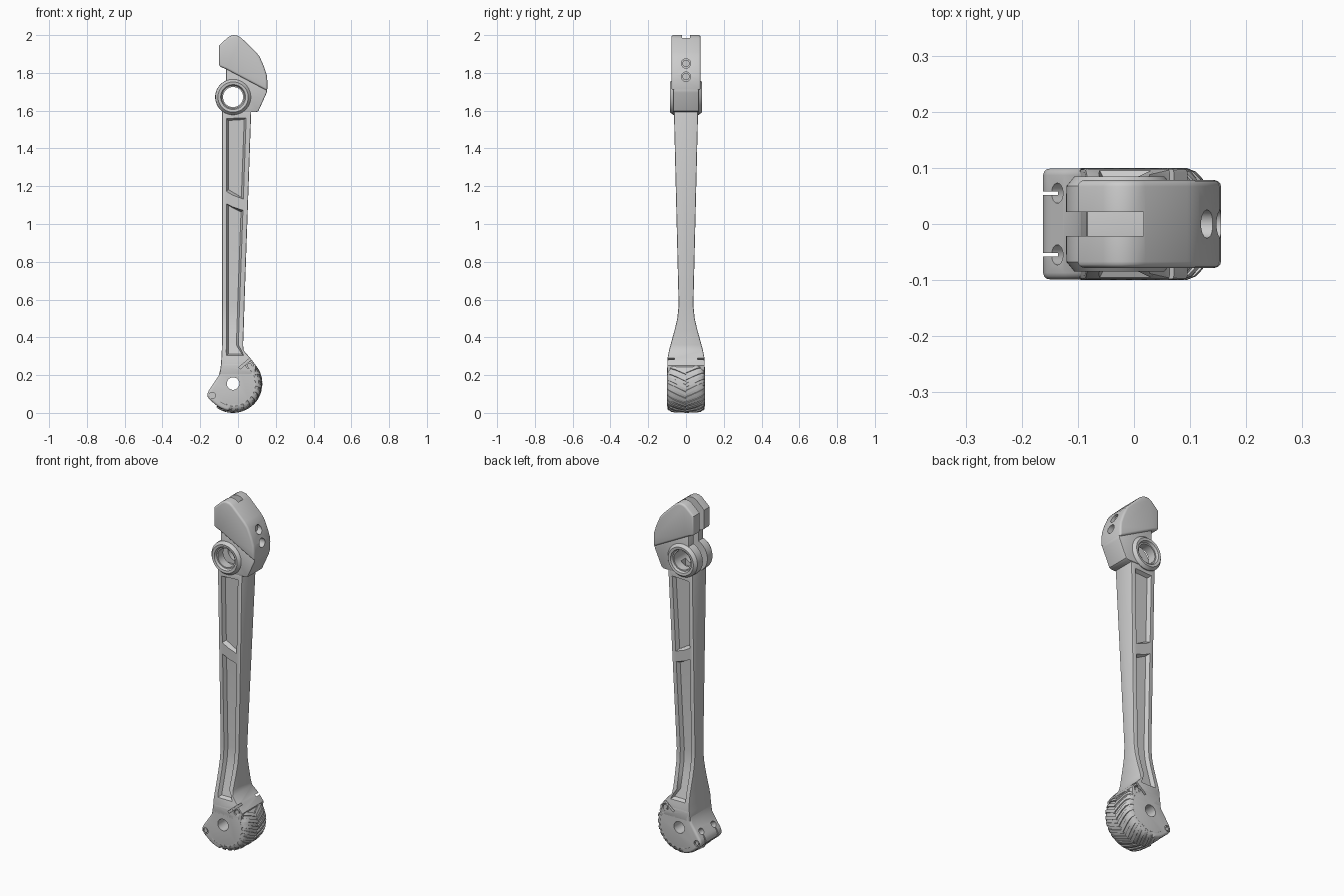
import bpy
import bmesh
from math import sin, cos, pi, radians
from mathutils import Vector

cube = bpy.data.objects.get("Cube")
if cube:
    bpy.data.objects.remove(cube, do_unlink=True)

FOOT = (-0.026, 0.155)
KNEE = (-0.026, 1.672)


def loft(name, rings, closed=False):
    """Skin a list of equal-length point rings."""
    bm = bmesh.new()
    vs = [[bm.verts.new(p) for p in r] for r in rings]
    n, m = len(vs), len(vs[0])
    for i in range(n if closed else n - 1):
        a, b = vs[i], vs[(i + 1) % n]
        for j in range(m):
            k = (j + 1) % m
            bm.faces.new((a[j], a[k], b[k], b[j]))
    if not closed:
        bm.faces.new(vs[0])
        bm.faces.new(vs[-1])
    bmesh.ops.recalc_face_normals(bm, faces=bm.faces)
    me = bpy.data.meshes.new(name)
    bm.to_mesh(me)
    bm.free()
    ob = bpy.data.objects.new(name, me)
    bpy.context.collection.objects.link(ob)
    return ob


def prism(name, pts, y0, y1):
    return loft(name, [[(x, y, z) for x, z in pts] for y in (y0, y1)])


def circle(c, r, a0=0, a1=360, n=48):
    """Points of an arc; a full circle leaves out the repeated end."""
    steps = n if a1 - a0 == 360 else n + 1
    angles = [radians(a0 + (a1 - a0) * i / n) for i in range(steps)]
    return [(c[0] + r * cos(a), c[1] + r * sin(a)) for a in angles]


def rod(name, a, b, r):
    """Cylinder between two points."""
    a, b = Vector(a), Vector(b)
    u = (b - a).cross(Vector((0, 1, 0))).normalized()
    v = (b - a).normalized().cross(u)
    ring = [u * (r * x) + v * (r * y) for x, y in circle((0, 0), 1, n=24)]
    return loft(name, [[a + p for p in ring], [b + p for p in ring]])


def box(name, x, y, z):
    return prism(name, [(x[0], z[0]), (x[1], z[0]), (x[1], z[1]), (x[0], z[1])], *y)


def apply_mod(ob, mod):
    bpy.context.view_layer.objects.active = ob
    bpy.ops.object.modifier_apply(modifier=mod.name)


def bevel(ob, width, segments=3):
    mod = ob.modifiers.new("bevel", 'BEVEL')
    mod.width, mod.segments = width, segments
    mod.limit_method, mod.angle_limit = 'ANGLE', 1.0
    apply_mod(ob, mod)


def cut(targets, cutters):
    for c in cutters:
        c.hide_render = True
        for t in targets:
            mod = t.modifiers.new("cut", 'BOOLEAN')
            mod.operation, mod.solver, mod.object = 'DIFFERENCE', 'EXACT', c
            apply_mod(t, mod)
    for c in cutters:
        bpy.data.objects.remove(c, do_unlink=True)


# Shaft: rows of height, left x, right x, half width
rows = [(1.6, -0.085, 0.07, 0.064), (0.57, -0.085, 0.034, 0.039),
        (0.5, -0.085, 0.032, 0.046), (0.44, -0.085, 0.03, 0.06),
        (0.36, -0.085, 0.027, 0.082), (0.33, -0.086, 0.03, 0.09),
        (0.29, -0.088, 0.065, 0.098), (0.25, -0.091, 0.095, 0.099),
        (0.2, -0.098, 0.09, 0.099)]
shaft = loft("shaft", [[(l, -w, z), (r, -w, z), (r, w, z), (l, w, z)]
                       for z, l, r, w in rows])
bevel(shaft, 0.006, 2)


def shaft_at(z, col):
    for hi, lo in zip(rows, rows[1:]):
        if hi[0] >= z >= lo[0]:
            t = (hi[0] - z) / (hi[0] - lo[0])
            return hi[col] + (lo[col] - hi[col]) * t


def pocket(levels, side):
    """Recess with sloped walls whose floor follows the shaft face."""
    rings = []
    for i, (zl, zr) in enumerate(levels):
        ring = []
        dz = -0.012 if i == 0 else 0.012 if i == len(levels) - 1 else 0
        for off, inset in ((0.021, 0), (-0.021, 1)):
            edge = [(-0.065, zl, 1), (max(shaft_at(zr, 2) - 0.022, 0.005), zr, -1)]
            for x, z, s in (edge if inset == 0 else edge[::-1]):
                y = shaft_at(z, 3) + off
                ring.append((x + s * (inset * 0.014 - 0.007 * (1 - inset)),
                             side * y, z + dz * (1 if inset else -0.6)))
        rings.append(ring)
    return loft("pocket_cutter", rings)


upper = [(1.56, 1.565), (1.17, 1.13)]
lower = [(1.11, 1.075), (0.57, 0.57), (0.5, 0.5), (0.44, 0.44), (0.36, 0.36), (0.3, 0.3)]
cut([shaft], [pocket(p, s) for p in (upper, lower) for s in (-1, 1)])

# Neck block behind the knee hub
neck = prism("neck", [(-0.063, 1.83), (0.155, 1.715), (0.152, 1.695), (0.108, 1.598),
                      (0.095, 1.592), (-0.063, 1.592)], -0.068, 0.068)
bevel(neck, 0.005, 2)

# Upper cap
cap = prism("upper_cap", [(-0.1, 1.835), (-0.1, 1.945), (-0.055, 1.987), (-0.04, 1.996),
                          (-0.022, 2.0), (0.0, 1.996), (0.02, 1.983), (0.095, 1.91),
                          (0.115, 1.885), (0.137, 1.835), (0.152, 1.79), (0.155, 1.76),
                          (0.155, 1.705), (-0.063, 1.82)], -0.078, 0.078)
bevel(cap, 0.011)

# Knee hub, turned around the joint axis
half = [(0.053, 0.07), (0.06, 0.07), (0.066, 0.083), (0.08, 0.085), (0.094, 0.068), (0.095, 0.05)]
ring = half + [(r, -y) for r, y in half[::-1]]
hub = loft("knee_hub", [[(KNEE[0] + r * cos(a), y, KNEE[1] + r * sin(a)) for r, y in ring]
                        for a in [2 * pi * i / 64 for i in range(64)]], closed=True)

cut([neck], [prism("bore_cutter", circle(KNEE, 0.054), -0.2, 0.2)])
cut([neck, hub, cap], [box("slot_cutter", (-0.2, 0.017), (-0.021, 0.021), (1.58, 2.05))])

# Cap screws
screws = []
cap_cutters = []
for z in (1.78, 1.85):
    cap_cutters.append(rod("hole_cutter", (0.085, 0, z), (0.25, 0, z), 0.025))
    screws.append(rod("cap_screw", (0.08, 0, z), (0.112, 0, z), 0.019))
cut([cap], cap_cutters)

# Foot with pointed heel
outline = [(0.06, 0.27), (-0.088, 0.27), (-0.092, 0.235), (-0.103, 0.195), (-0.125, 0.162),
           (-0.155, 0.118), (-0.162, 0.1), (-0.161, 0.085), (-0.15, 0.07)]
outline += circle(FOOT, 0.145, 232, 260, 6) + circle(FOOT, 0.13, 265, 405, 20)
foot = prism("foot", outline, -0.099, 0.099)
bevel(foot, 0.012)

# Ankle bore, heel screw recesses and tread clamp slits
cutters = [prism("ankle_cutter", circle(FOOT, 0.033), -0.2, 0.2)]
d = Vector((-0.81, 0, 0.58))
along = Vector((cos(radians(40)), 0, sin(radians(40))))
across = Vector((-along.z, 0, along.x))
for s in (-1, 1):
    p = Vector((-0.13, s * 0.055, 0.14))
    cutters.append(rod("heel_cutter", p - d * 0.035, p + d * 0.1, 0.018))
    screws.append(rod("heel_screw", p - d * 0.04, p - d * 0.022, 0.013))
    cutters.append(box("slit_cutter", (-0.2, -0.135), (s * 0.055 - 0.003, s * 0.055 + 0.003),
                       (0.0, 0.2)))
    cutters.append(prism("heel_pin_cutter", circle((-0.137, 0.092), 0.017, n=20),
                         s * 0.09, s * 0.12))
    screws.append(prism("heel_pin", circle((-0.137, 0.092), 0.011, n=20), s * 0.06, s * 0.096))
    c = Vector((0.05, 0, 0.272))
    slit = [c + along * u + across * v for u, v in
            ((-0.055, -0.006), (0.09, -0.006), (0.09, 0.006), (-0.055, 0.006))]
    cutters.append(prism("clamp_cutter", [(q.x, q.z) for q in slit], s * 0.062, s * 0.15))
    cutters.append(prism("clamp_pin_cutter", circle((0.062, 0.25), 0.019, n=20),
                         s * 0.085, s * 0.12))
    screws.append(prism("clamp_pin", circle((0.062, 0.25), 0.013, n=20), s * 0.06, s * 0.097))
cut([foot, shaft], cutters)

# Tread band, then raised chevron lugs
side = [(0.149, 0.0), (0.148, 0.055), (0.143, 0.08), (0.134, 0.093), (0.118, 0.0995)]


def around(r, y, deg):
    return (FOOT[0] + r * cos(radians(deg)), y, FOOT[1] + r * sin(radians(deg)))


section = [(r, -y) for r, y in side[:0:-1]] + side + [(0.1, 0.095), (0.1, -0.095)]
band = loft("tread_band", [[around(r, y, a) for r, y in section] for a in range(-126, 40, 3)])

lugs = []
for i in range(11):
    for s in (-1, 1):
        start = -125 + 14.3 * i + (3 if s > 0 else 0)
        rings = []
        for r, y in side:
            a = start + 18 * y / 0.1
            top = 0.006 if y < 0.09 else 0.003
            rings.append([around(r - 0.006, s * y, a), around(r + top, s * y, a + 0.8),
                          around(r + top, s * y, a + 8), around(r - 0.006, s * y, a + 8.8)])
        lugs.append(loft("tread_lug", rings))

# Smooth shading with sharp edges kept
bpy.ops.object.select_all(action='DESELECT')
for ob in [shaft, neck, cap, hub, foot, band] + screws + lugs:
    ob.select_set(True)
bpy.context.view_layer.objects.active = shaft
bpy.ops.object.shade_smooth_by_angle(angle=radians(32))
